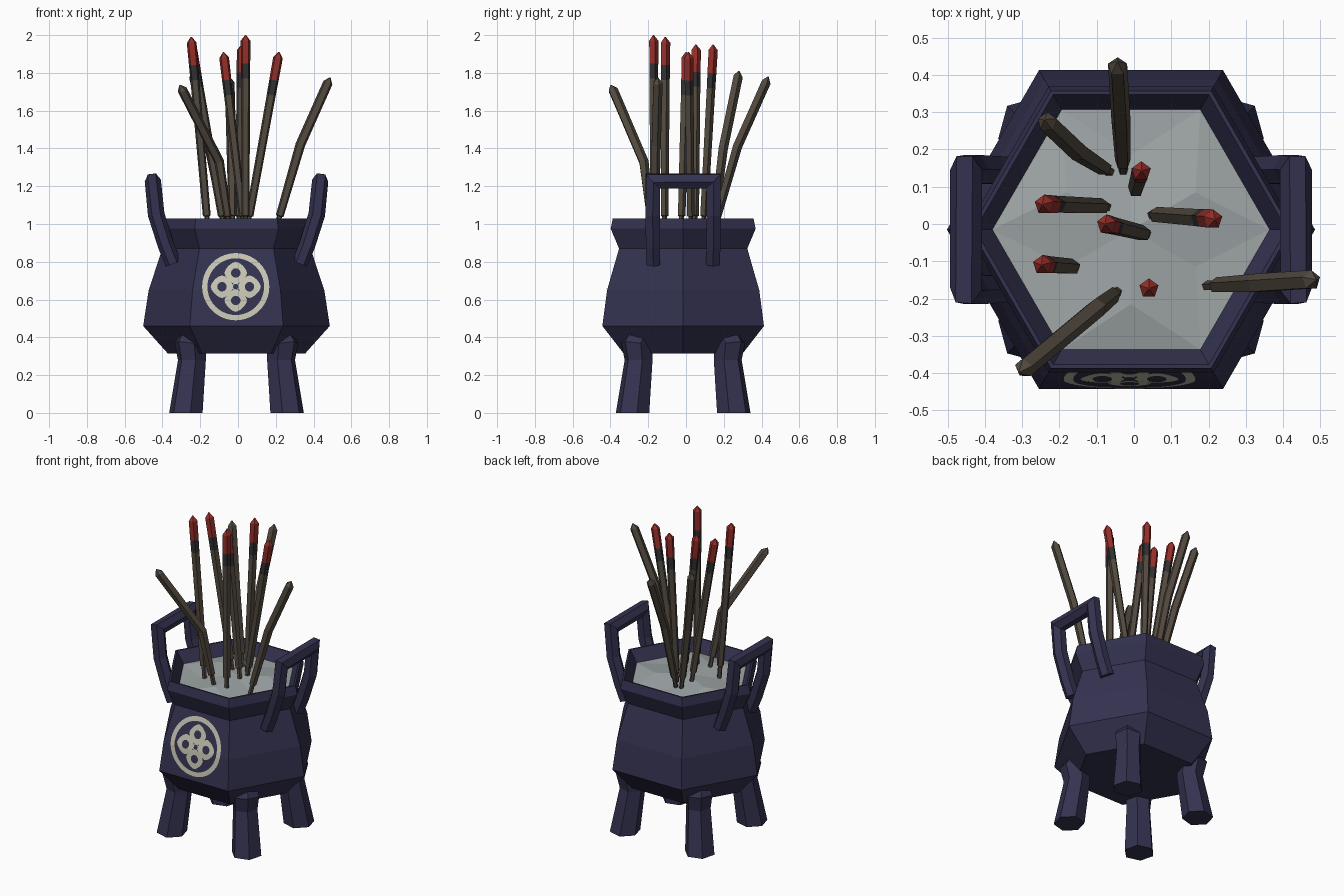
import bpy, bmesh, math
from mathutils import Vector

if "Cube" in bpy.data.objects:
    bpy.data.objects.remove(bpy.data.objects["Cube"])

CX, CY = -0.008, -0.015          # axis of the pot


def mat(name, rgb):
    m = bpy.data.materials.new(name)
    m.diffuse_color = (*rgb, 1)
    m.use_nodes = True
    m.node_tree.nodes["Principled BSDF"].inputs["Base Color"].default_value = m.diffuse_color
    return m


NAVY = mat("navy_metal", (0.034, 0.032, 0.080))
ASH = mat("grey_ash", (0.35, 0.385, 0.39))
BROWN = mat("stick_brown", (0.085, 0.068, 0.050))
CHAR = mat("charcoal", (0.030, 0.030, 0.032))
RED = mat("ember_red", (0.30, 0.028, 0.022))
CREAM = mat("cream_paint", (0.57, 0.56, 0.45))


def finish(name, bm, mats, normals=True):
    if normals:
        bmesh.ops.recalc_face_normals(bm, faces=bm.faces[:])
    me = bpy.data.meshes.new(name)
    bm.to_mesh(me)
    bm.free()
    for m in mats:
        me.materials.append(m)
    ob = bpy.data.objects.new(name, me)
    bpy.context.collection.objects.link(ob)
    return ob


def skin(bm, rings, idx=None):
    """Join consecutive rings with quads and cap both ends."""
    n = len(rings[0])
    for k in range(len(rings) - 1):
        a, b = rings[k], rings[k + 1]
        for i in range(n):
            j = (i + 1) % n
            f = bm.faces.new((a[i], a[j], b[j], b[i]))
            f.material_index = idx[k] if idx else 0
    for ring, m in ((rings[0], 0), (rings[-1], -1)):
        bm.faces.new(ring).material_index = idx[m] if idx else 0


def tube(name, pts, radii, sides, mats, idx=None, up=(0, 1, 0), spin=0.0):
    """Sweep a regular polygon along a path with mitred corners."""
    bm = bmesh.new()
    pts = [Vector(p) for p in pts]
    rings = []
    ref = Vector(up)
    for k, p in enumerate(pts):
        d0 = (p - pts[k - 1]).normalized() if k else (pts[1] - p).normalized()
        d1 = (pts[k + 1] - p).normalized() if k < len(pts) - 1 else d0
        t = (d0 + d1).normalized()
        stretch = 1 / max(0.6, t.dot(d0))
        ref = (ref - t * ref.dot(t)).normalized()
        side = t.cross(ref)
        bend = d1 - d0
        bend = bend.normalized() if bend.length > 1e-4 else Vector((0, 0, 0))
        ring = []
        for i in range(sides):
            a = spin + 2 * math.pi * i / sides
            o = (ref * math.cos(a) + side * math.sin(a)) * radii[k]
            o += bend * o.dot(bend) * (stretch - 1)
            ring.append(bm.verts.new(p + o))
        rings.append(ring)
    skin(bm, rings, idx)
    return finish(name, bm, mats)


def hexring(bm, r, z, turn=0.0):
    return [bm.verts.new((CX + r * math.cos(turn + i * math.pi / 3),
                          CY + r * math.sin(turn + i * math.pi / 3), z)) for i in range(6)]


# Six-sided pot with flared rim and hollow mouth
bm = bmesh.new()
profile = [(0.364, 0.315), (0.494, 0.46), (0.465, 0.65), (0.392, 0.87),
           (0.443, 0.975), (0.430, 1.03), (0.418, 1.03), (0.368, 0.95)]
skin(bm, [hexring(bm, r, z) for r, z in profile])
finish("pot", bm, [NAVY])

# Faceted bed of ash
bm = bmesh.new()
outer = hexring(bm, 0.372, 0.957)
inner = hexring(bm, 0.20, 0.972, math.pi / 6)
for i, v in enumerate(inner):
    v.co.z += 0.012 * (-1) ** i
top = bm.verts.new((CX, CY, 0.985))
for i in range(6):
    j = (i + 1) % 6
    bm.faces.new((outer[i], outer[j], inner[i]))
    bm.faces.new((outer[j], inner[j], inner[i]))
    bm.faces.new((inner[i], inner[j], top))
finish("ash", bm, [ASH])

# Four splayed legs
for sx, nx in ((-1, "left"), (1, "right")):
    for sy, ny in ((-1, "front"), (1, "back")):
        path = [(CX + sx * d, CY + sy * d, z)
                for d, z in ((0.268, 0.0), (0.236, 0.28), (0.245, 0.36), (0.205, 0.45))]
        leg = tube(f"{ny}_{nx}_leg", path, [0.092, 0.076, 0.084, 0.07], 6, [NAVY],
                   up=(sx, sy, 0))
        for v in leg.data.vertices:          # level the foot on the ground
            if v.co.z < 0.1:
                v.co.z = 0.0

# Two loop handles
for s, n in ((-1, "left"), (1, "right")):
    post = [(0.335, 0.158, 0.79), (0.375, 0.160, 0.89),
            (0.425, 0.162, 1.05), (0.443, 0.160, 1.228)]
    path = [(CX + s * x, CY - y, z) for x, y, z in post]
    path += [(CX + s * x, CY + y, z) for x, y, z in reversed(post)]
    tube(n + "_handle", path, [0.042, 0.043, 0.044, 0.043, 0.043, 0.044, 0.043, 0.042],
         6, [NAVY], up=(1, 0, 0))


# Incense sticks: thin pin, thick body, pointed tip
def stick(name, base, tip, bend=None, burning=False):
    b, t = Vector((*base, 1.04)), Vector(tip)
    m = Vector(bend) if bend else None
    d = ((m or t) - b).normalized()
    e = (t - (m or b)).normalized()
    pts = [b - d * 0.10, b, b + d * 0.004]
    rad = [0.014, 0.014, 0.022]
    idx = [0, 0]
    if m:
        pts.append(m)
        rad.append(0.027)
        idx.append(0)
    if burning:
        pts += [t - e * 0.23, t - e * 0.15]
        rad += [0.025, 0.026]
        idx += [0, 1]
    pts += [t - e * 0.03, t]
    rad += [0.027, 0.003]
    last = 2 if burning else 0
    idx += [last, last]
    tube(name, pts, rad, 5, [BROWN, CHAR, RED], idx)


burning = [((-0.085, 0.047), (-0.246, 0.052, 1.95)),
           ((0.025, -0.025), (-0.077, 0.0, 1.91)),
           ((-0.165, -0.115), (-0.248, -0.11, 1.99)),
           ((0.005, 0.093), (0.020, 0.143, 1.95)),
           ((0.040, -0.172), (0.040, -0.173, 2.0)),
           ((0.060, 0.024), (0.217, 0.012, 1.91))]
for i, (b, t) in enumerate(burning):
    stick(f"burning_stick_{i + 1}", b, t, burning=True)
plain = [((-0.03, 0.165), (-0.045, 0.435, 1.78), (-0.035, 0.27, 1.41)),
         ((-0.08, 0.15), (-0.24, 0.28, 1.81), (-0.15, 0.195, 1.40)),
         ((-0.055, -0.19), (-0.308, -0.398, 1.735), (-0.10, -0.225, 1.33)),
         ((0.22, -0.165), (0.488, -0.15, 1.775), (0.33, -0.16, 1.42))]
for i, (b, t, m) in enumerate(plain):
    stick(f"bent_stick_{i + 1}", b, t, m)


# Painted roundel on the front face, draped over its bend
def face_y(z):
    k = math.sqrt(3) / 2
    if z < 0.65:
        r = 0.494 + (z - 0.46) / 0.19 * (0.465 - 0.494)
    else:
        r = 0.465 + (z - 0.65) / 0.22 * (0.392 - 0.465)
    return CY - r * k - 0.004


def painted_ring(bm, cx, cz, r0, r1, power=2.0, n=40):
    loops = []
    for k in range(4):
        loop = []
        for i in range(n):
            a = 2 * math.pi * i / n
            c, s = math.cos(a), math.sin(a)
            edge = r1 / (abs(c) ** power + abs(s) ** power) ** (1 / power)
            r = r0 + (edge - r0) * k / 3
            z = cz + r * s
            loop.append(bm.verts.new((cx + r * c, face_y(z), z)))
        loops.append(loop)
    for a, b in zip(loops, loops[1:]):
        for i in range(n):
            j = (i + 1) % n
            bm.faces.new((a[i], b[i], b[j], a[j]))


bm = bmesh.new()
EX, EZ = -0.012, 0.668
painted_ring(bm, EX, EZ, 0.150, 0.178)
for dx, dz in ((1, 0), (-1, 0), (0, 1), (0, -1)):
    painted_ring(bm, EX + dx * 0.073, EZ + dz * 0.073, 0.025, 0.060, 1.5, 24)
painted_ring(bm, EX, EZ, 0.015, 0.024, 1.2, 16)
for f in bm.faces:
    f.normal_update()
    if f.normal.y > 0:
        f.normal_flip()
finish("painted_roundel", bm, [CREAM], normals=False)
